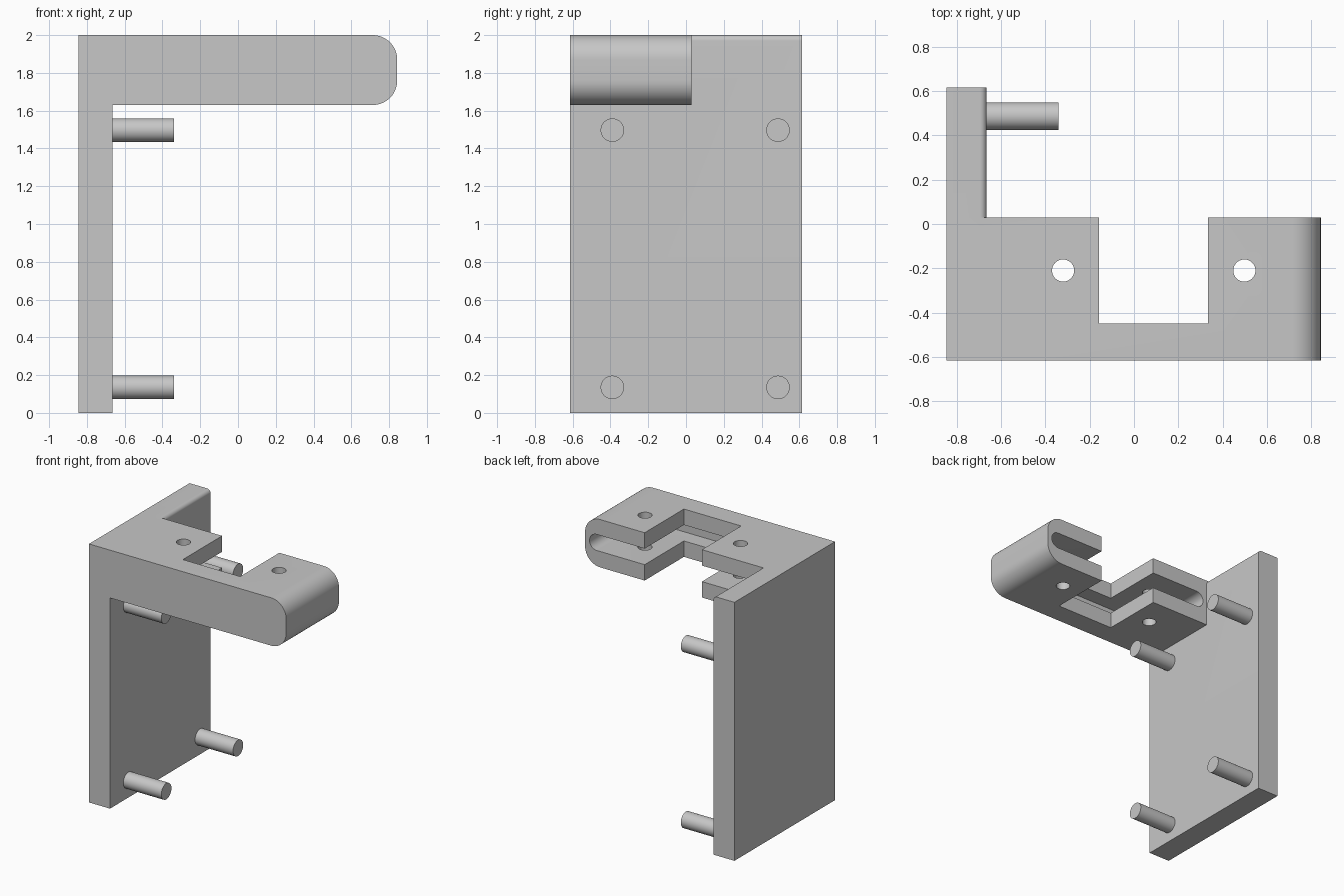
import bpy, bmesh, math
from mathutils import Vector, Matrix

cube = bpy.data.objects.get("Cube")
if cube:
    bpy.data.objects.remove(cube, do_unlink=True)

grey = bpy.data.materials.new("light grey")
grey.use_nodes = True
GREY = (0.57, 0.57, 0.57, 1)
grey.diffuse_color = GREY
grey.node_tree.nodes["Principled BSDF"].inputs["Base Color"].default_value = GREY


def finish(bm, name):
    bmesh.ops.recalc_face_normals(bm, faces=bm.faces)
    mesh = bpy.data.meshes.new(name)
    bm.to_mesh(mesh)
    bm.free()
    mesh.materials.append(grey)
    obj = bpy.data.objects.new(name, mesh)
    bpy.context.collection.objects.link(obj)
    return obj


def block(name, x, y, z, round_right=0.0, round_left=0.0, round_top_right=0.0):
    """Box between ranges, with optional rounded corners in the x-z profile."""
    corners = [(x[1], z[1], 0, round_right or round_top_right), (x[0], z[1], 90, round_left),
               (x[0], z[0], 180, round_left), (x[1], z[0], 270, round_right)]
    bm = bmesh.new()
    points = []
    for cx, cz, start, r in corners:
        sx = -1 if cx == x[1] else 1
        sz = -1 if cz == z[1] else 1
        steps = 12 if r else 0
        for i in range(steps + 1):
            a = math.radians(start + 90 * i / max(steps, 1))
            points.append((cx + r * (sx + math.cos(a)), cz + r * (sz + math.sin(a)))
                          if r else (cx, cz))
    face = bm.faces.new([bm.verts.new((px, y[0], pz)) for px, pz in points])
    new = bmesh.ops.extrude_face_region(bm, geom=[face])["geom"]
    bmesh.ops.translate(bm, vec=(0, y[1] - y[0], 0),
                        verts=[v for v in new if isinstance(v, bmesh.types.BMVert)])
    return finish(bm, name)


def cylinder(name, centre, radius, length, axis):
    bm = bmesh.new()
    turn = Vector((0, 0, 1)).rotation_difference(Vector(axis)).to_matrix().to_4x4()
    bmesh.ops.create_cone(bm, cap_ends=True, segments=48, radius1=radius, radius2=radius,
                          depth=length, matrix=Matrix.Translation(centre) @ turn)
    return finish(bm, name)


def select(obj):
    bpy.ops.object.select_all(action='DESELECT')
    obj.select_set(True)
    bpy.context.view_layer.objects.active = obj


def combine(target, tool, operation):
    select(target)
    mod = target.modifiers.new("combine", 'BOOLEAN')
    mod.operation, mod.solver, mod.object = operation, 'EXACT', tool
    bpy.ops.object.modifier_apply(modifier=mod.name)
    bpy.data.objects.remove(tool, do_unlink=True)


# Upright plate, softened along its inner top edge, joined to the arm
bracket = block("bracket", (-0.845, -0.665), (-0.615, 0.615), (0, 2), round_top_right=0.03)
arm = block("arm", (-0.845, 0.843), (-0.615, 0.03), (1.63, 2), round_right=0.13)
combine(bracket, arm, 'UNION')

# Rounded slot opening to the back, square notch and two screw holes
combine(bracket, block("slot_cutter", (-0.63, 0.805), (-0.575, 0.2), (1.753, 1.877),
                       round_right=0.0615, round_left=0.0615), 'DIFFERENCE')
combine(bracket, block("notch_cutter", (-0.157, 0.333), (-0.45, 0.2), (1.5, 2.1)), 'DIFFERENCE')
for hx in (-0.32, 0.498):
    combine(bracket, cylinder("hole_cutter", (hx, -0.21, 1.8), 0.05, 0.6, (0, 0, 1)), 'DIFFERENCE')

# Four mounting pegs on the inner face of the plate
pegs = [cylinder(f"{level}_{side}_peg", (-0.5125, y, z), 0.062, 0.345, (1, 0, 0))
        for level, z in (("lower", 0.135), ("upper", 1.497))
        for side, y in (("front", -0.39), ("back", 0.487))]

for obj in [bracket] + pegs:
    select(obj)
    bpy.ops.object.shade_smooth_by_angle(angle=math.radians(30))
